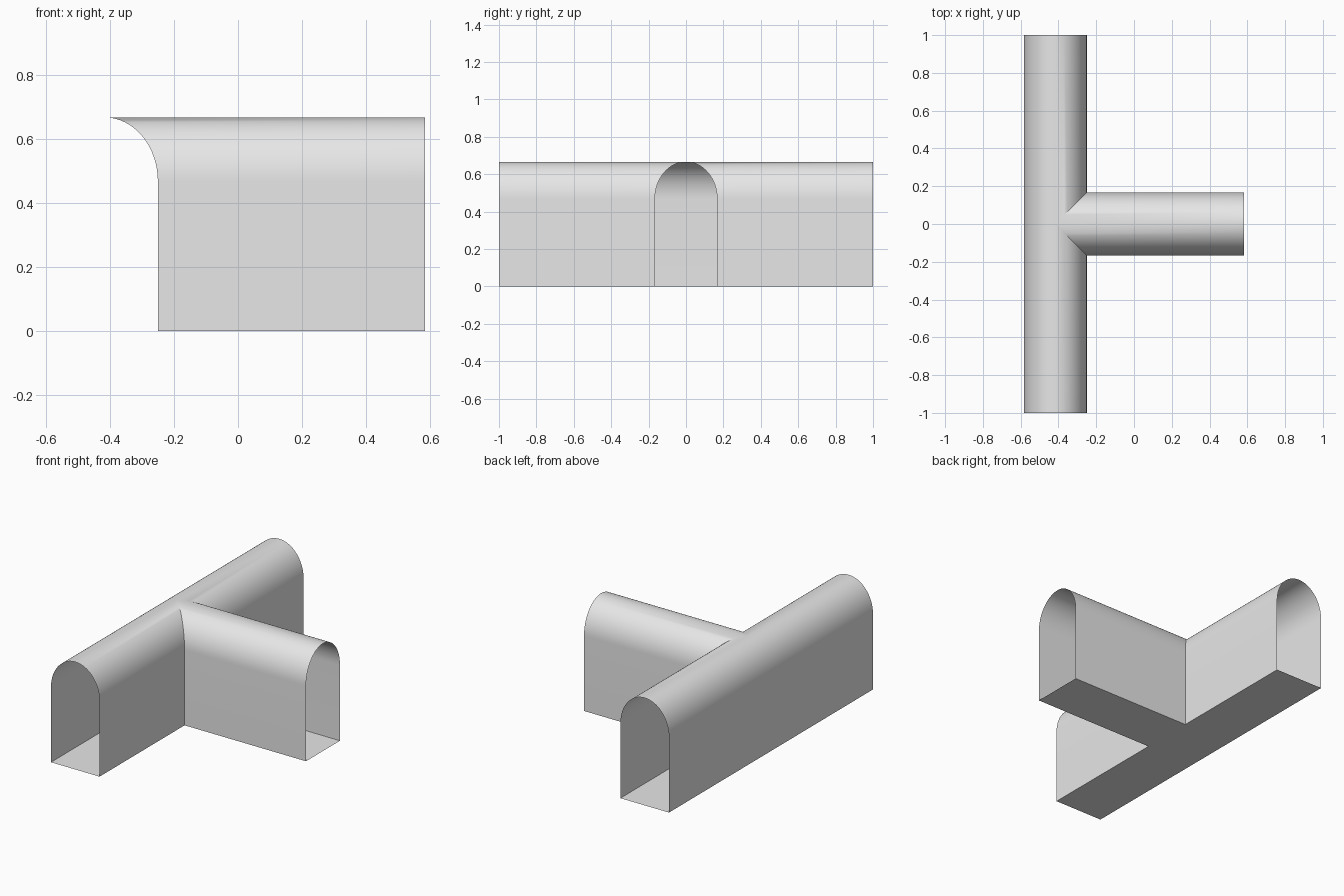
import bpy, bmesh, math

cube = bpy.data.objects.get("Cube")
if cube:
    bpy.data.objects.remove(cube)

CENTRE = -0.4167   # axis of the main passage
END = 0.5833       # open end of the side passage
HALF = 0.1667      # half width of both passages
SPRING, RISE = 0.4667, 0.2
STEPS = 16

grey = bpy.data.materials.new("light_grey")
grey.use_nodes = True
grey.diffuse_color = (0.8, 0.8, 0.8, 1)
grey.node_tree.nodes["Principled BSDF"].inputs["Base Color"].default_value = (0.8, 0.8, 0.8, 1)

# Half of the arch section, from the foot of the wall to the crown
section = [(HALF, 0)]
for i in range(STEPS + 1):
    a = math.pi / 2 * i / STEPS
    section.append((HALF * math.cos(a), SPRING + RISE * math.sin(a)))


def finish(bm, name):
    bmesh.ops.remove_doubles(bm, verts=bm.verts, dist=1e-5)
    mesh = bpy.data.meshes.new(name)
    bm.to_mesh(mesh)
    bm.free()
    obj = bpy.data.objects.new(name, mesh)
    bpy.context.collection.objects.link(obj)
    mesh.materials.append(grey)
    return obj


def strip(bm, start, end, flip):
    """Skin one run of the half section between two placing functions."""
    a = [bm.verts.new(start(u, z)) for u, z in section]
    b = [bm.verts.new(end(u, z)) for u, z in section]
    for i in range(len(section) - 1):
        corners = [v for v in (a[i], b[i], b[i + 1], a[i + 1])]
        bm.faces.new(corners[::-1] if flip else corners)


# Walls and vaults, mitred where the passages meet
bm = bmesh.new()
for s in (-1, 1):
    def mitre(u, z):
        return (CENTRE + u, s * u, z)
    strip(bm, mitre, lambda u, z: (CENTRE + u, s, z), s < 0)            # main, branch side
    strip(bm, mitre, lambda u, z: (END, s * u, z), s > 0)               # side passage
    strip(bm, lambda u, z: (CENTRE - u, 0, z),
          lambda u, z: (CENTRE - u, s, z), s > 0)                       # main, plain side
vault = finish(bm, "tunnel_vault")
bpy.ops.object.select_all(action='DESELECT')
vault.select_set(True)
bpy.context.view_layer.objects.active = vault
bpy.ops.object.shade_smooth_by_angle(angle=math.radians(30))

# Flat floor under the main and side passages
bm = bmesh.new()
left, right = CENTRE - HALF, CENTRE + HALF
for x0, x1, y0, y1 in ((left, right, -1, -HALF), (left, right, -HALF, HALF),
                       (left, right, HALF, 1), (right, END, -HALF, HALF)):
    bm.faces.new([bm.verts.new((x, y, 0))
                  for x, y in ((x0, y0), (x0, y1), (x1, y1), (x1, y0))])
finish(bm, "tunnel_floor")
